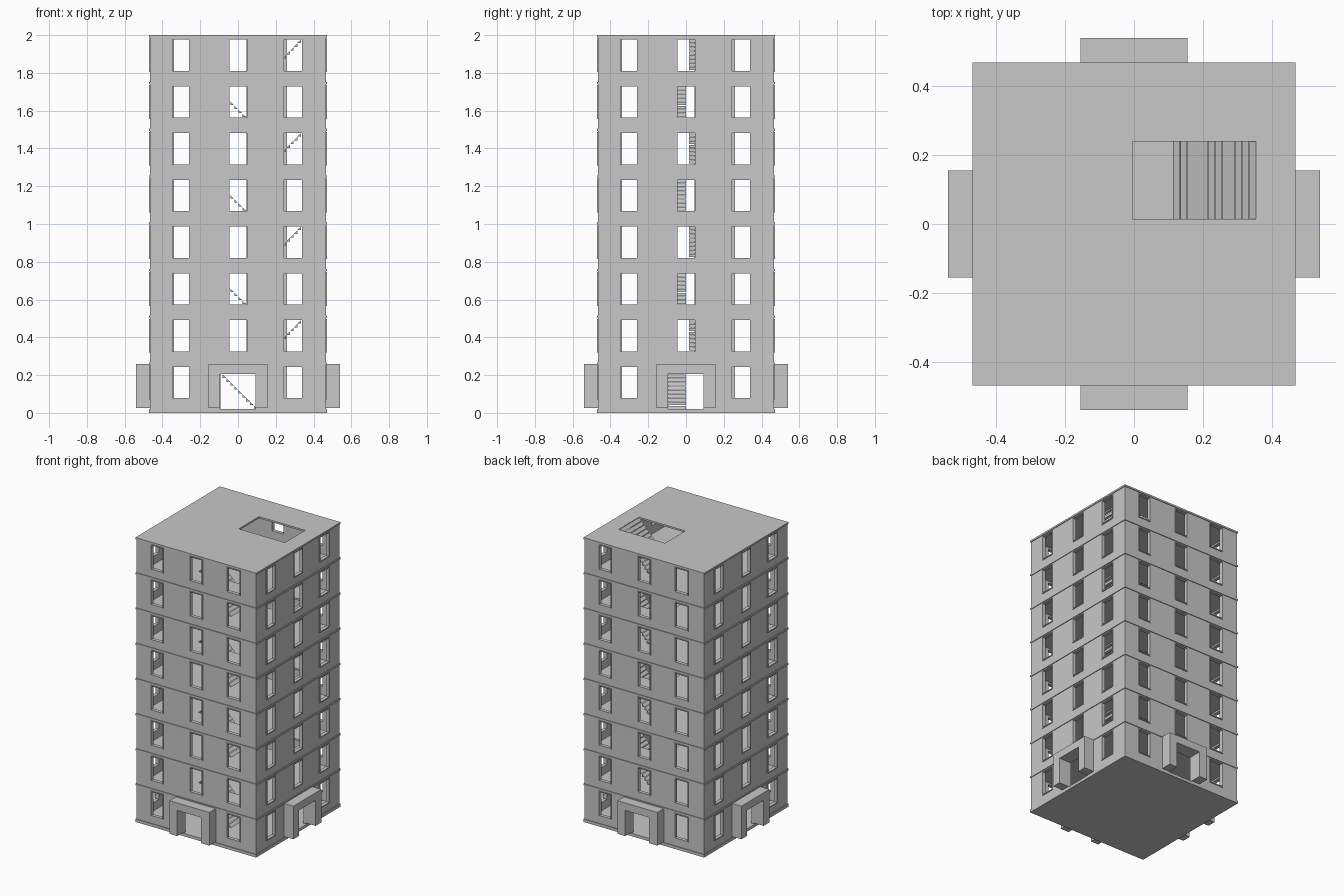
import bpy
import bmesh
from math import pi
from mathutils import Matrix, Vector

cube = bpy.data.objects.get("Cube")
if cube:
    bpy.data.objects.remove(cube, do_unlink=True)

concrete = bpy.data.materials.new("concrete_grey")
concrete.use_nodes = True
GREY = (0.58, 0.58, 0.58, 1)
concrete.diffuse_color = GREY
concrete.node_tree.nodes["Principled BSDF"].inputs["Base Color"].default_value = GREY

FLOORS, BASE, PITCH, SLAB = 8, 0.02, 0.2475, 0.012
HALF, THICK, EDGE = 0.465, 0.02, 0.47
SILL, HEAD = 0.052, 0.23
WINDOWS = [(-0.352, -0.254), (-0.05, 0.053), (0.237, 0.346)]
DOOR = (-0.095, 0.092)
DOOR_HEAD = 0.187


def box(bm, x0, x1, y0, y1, z0, z1):
    """Axis-aligned block between two corners."""
    size = Vector((x1 - x0, y1 - y0, z1 - z0))
    centre = Vector((x0 + x1, y0 + y1, z0 + z1)) / 2
    bmesh.ops.create_cube(bm, size=1, matrix=Matrix.Translation(centre) @ Matrix.Diagonal(size).to_4x4())


def finish(name, bm):
    bmesh.ops.recalc_face_normals(bm, faces=bm.faces)
    mesh = bpy.data.meshes.new(name)
    bm.to_mesh(mesh)
    bm.free()
    mesh.materials.append(concrete)
    obj = bpy.data.objects.new(name, mesh)
    bpy.context.collection.objects.link(obj)
    return obj


def four_sides(bm):
    """Repeat the front side around the tower."""
    source = bm.verts[:] + bm.edges[:] + bm.faces[:]
    for turn in range(1, 4):
        copy = bmesh.ops.duplicate(bm, geom=source)["geom"]
        verts = [g for g in copy if isinstance(g, bmesh.types.BMVert)]
        bmesh.ops.rotate(bm, verts=verts, cent=(0, 0, 0), matrix=Matrix.Rotation(turn * pi / 2, 3, "Z"))


def wall(bm, z, top, openings):
    """Front wall of one storey: piers, with a sill and a lintel at each opening."""
    y0, y1 = -HALF, -HALF + THICK
    x = -HALF
    for left, right, low, high in openings:
        box(bm, x, left, y0, y1, z, top)
        if low > 0:
            box(bm, left, right, y0, y1, z, z + low)
        box(bm, left, right, y0, y1, z + high, top)
        x = right
    box(bm, x, HALF - THICK, y0, y1, z, top)


def frame(bm, left, right, low, high):
    """Thin raised window surround."""
    w, y0, y1 = 0.006, -HALF - 0.005, -HALF + THICK
    box(bm, left, left + w, y0, y1, low, high)
    box(bm, right - w, right, y0, y1, low, high)
    box(bm, left + w, right - w, y0, y1, low, low + w)
    box(bm, left + w, right - w, y0, y1, high - w, high)


def slab_with_hole(name, z, x0, x1, y0, y1):
    bm = bmesh.new()
    low = z - SLAB
    box(bm, -EDGE, EDGE, -EDGE, y0, low, z)
    box(bm, -EDGE, EDGE, y1, EDGE, low, z)
    box(bm, -EDGE, x0, y0, y1, low, z)
    box(bm, x1, EDGE, y0, y1, low, z)
    finish(name, bm)


def stair(name, z, start, end, y0, y1, count=12):
    """Flight of separate wedge treads."""
    bm = bmesh.new()
    run, rise = (end - start) / count, PITCH / count
    for i in range(count):
        x, low = start + run * i, z + rise * i
        profile = [(x, low), (x + run * 0.95, low), (x + run * 0.95, low + rise * 0.85)]
        near = [bm.verts.new((px, y0, pz)) for px, pz in profile]
        far = [bm.verts.new((px, y1, pz)) for px, pz in profile]
        bm.faces.new(near)
        bm.faces.new(far[::-1])
        for a in range(3):
            b = (a + 1) % 3
            bm.faces.new((near[a], far[a], far[b], near[b]))
    finish(name, bm)


# Ground slab
bm = bmesh.new()
box(bm, -EDGE, EDGE, -EDGE, EDGE, 0, BASE)
finish("ground_slab", bm)

for floor in range(FLOORS):
    z = BASE + floor * PITCH
    label = str(floor + 1)
    openings = [(a, b, SILL, HEAD) for a, b in WINDOWS]
    glazed = list(WINDOWS)
    if floor == 0:
        openings[1] = (*DOOR, 0, DOOR_HEAD)
        glazed.pop(1)

    # Storey walls
    bm = bmesh.new()
    wall(bm, z, z + PITCH - SLAB, openings)
    four_sides(bm)
    finish("storey_walls_" + label, bm)

    # Window surrounds
    bm = bmesh.new()
    for a, b in glazed:
        frame(bm, a, b, z + SILL, z + HEAD)
    four_sides(bm)
    finish("window_frames_" + label, bm)

    # Alternating stair flights and the ceiling openings above them
    slab = "roof_slab" if floor == FLOORS - 1 else "floor_slab_" + label
    if floor % 2 == 0:
        stair("stair_" + label, z, 0.105, -0.145, -0.225, 0)
        slab_with_hole(slab, z + PITCH, -0.15, 0.21, -0.225, 0)
    else:
        stair("stair_" + label, z, 0.115, 0.355, 0.015, 0.24)
        slab_with_hole(slab, z + PITCH, -0.005, 0.355, 0.015, 0.24)

# Entrance portals
bm = bmesh.new()
outer, front, top = 0.155, -0.54, 0.26
box(bm, -outer, DOOR[0], front, -HALF, 0.027, top)
box(bm, DOOR[1], outer, front, -HALF, 0.027, top)
box(bm, DOOR[0], DOOR[1], front, -HALF, BASE + DOOR_HEAD, top)
four_sides(bm)
finish("entrance_portals", bm)
